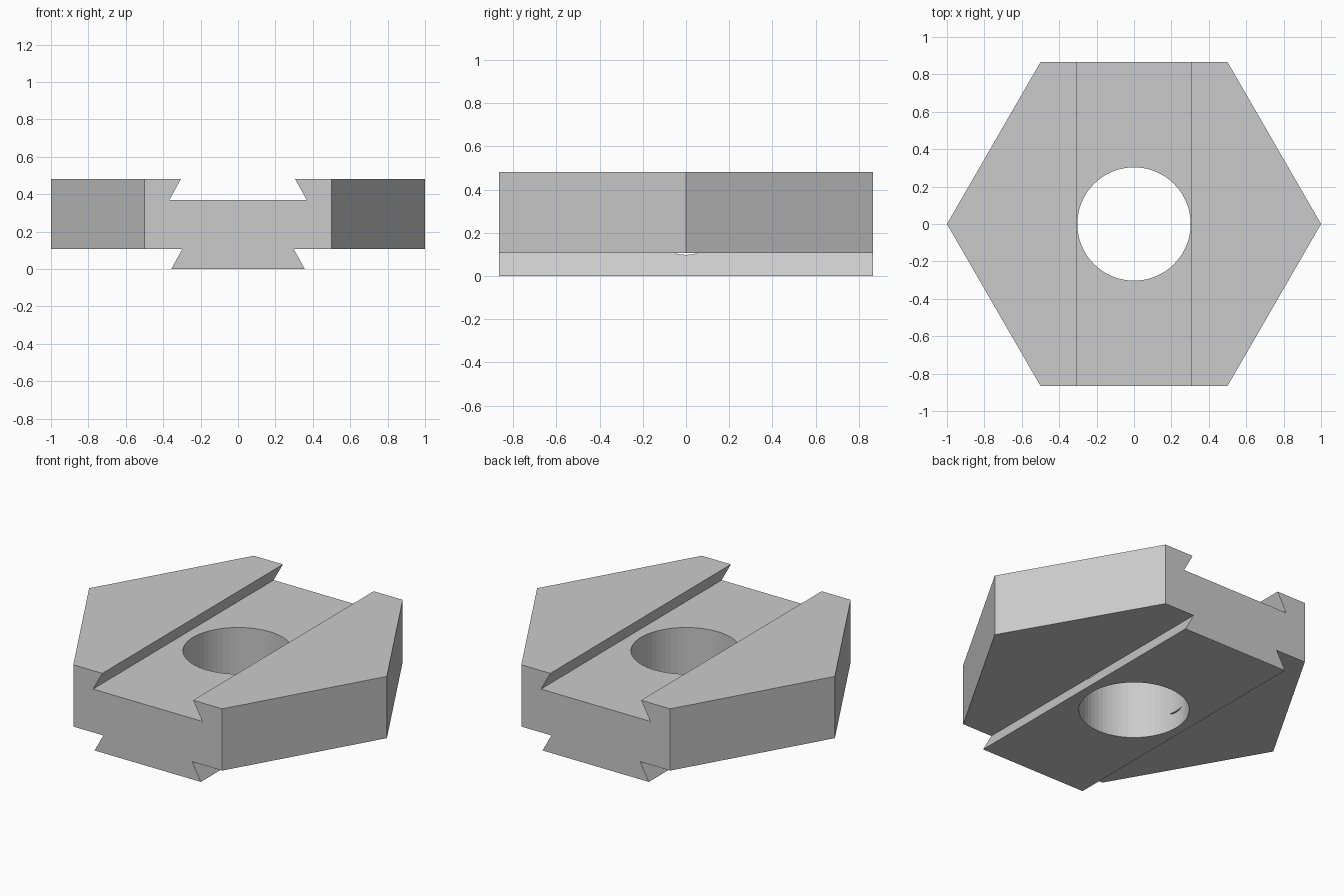
import bpy, bmesh, math

if "Cube" in bpy.data.objects:
    bpy.data.objects.remove(bpy.data.objects["Cube"])

grey = bpy.data.materials.new("plain grey")
grey.diffuse_color = (0.6, 0.6, 0.6, 1)
grey.use_nodes = True
grey.node_tree.nodes["Principled BSDF"].inputs["Base Color"].default_value = grey.diffuse_color


def prism(name, points, direction):
    """Closed prism: extrude a planar outline along a direction."""
    bm = bmesh.new()
    face = bm.faces.new([bm.verts.new(p) for p in points])
    out = bmesh.ops.extrude_face_region(bm, geom=[face])
    verts = [v for v in out["geom"] if isinstance(v, bmesh.types.BMVert)]
    bmesh.ops.translate(bm, verts=verts, vec=direction)
    bmesh.ops.recalc_face_normals(bm, faces=bm.faces)
    mesh = bpy.data.meshes.new(name)
    bm.to_mesh(mesh)
    bm.free()
    mesh.materials.append(grey)
    obj = bpy.data.objects.new(name, mesh)
    bpy.context.collection.objects.link(obj)
    return obj


def ring(radius, sides, z):
    return [(radius * math.cos(2 * math.pi * i / sides),
             radius * math.sin(2 * math.pi * i / sides), z) for i in range(sides)]


def cut(target, cutter, operation):
    """Apply a boolean and discard the cutter."""
    mod = target.modifiers.new(operation.lower(), 'BOOLEAN')
    mod.object, mod.operation, mod.solver = cutter, operation, 'EXACT'
    cutter.hide_render = True
    bpy.context.view_layer.objects.active = target
    bpy.ops.object.modifier_apply(modifier=mod.name)
    bpy.data.objects.remove(cutter)


# Dovetail cross-section: tongue below, matching groove above
half = [(0.357, 0), (0.298, 0.107), (1.2, 0.107), (1.2, 0.482),
        (0.305, 0.482), (0.367, 0.37)]
outline = half + [(-x, z) for x, z in reversed(half)]
block = prism("dovetail_block", [(x, -1.2, z) for x, z in outline], (0, 2.4, 0))

# Hexagonal outer shape
cut(block, prism("hexagon_cutter", ring(1.0, 6, -0.5), (0, 0, 2)), 'INTERSECT')

# Round through hole
cut(block, prism("hole_cutter", ring(0.303, 64, -0.5), (0, 0, 2)), 'DIFFERENCE')
